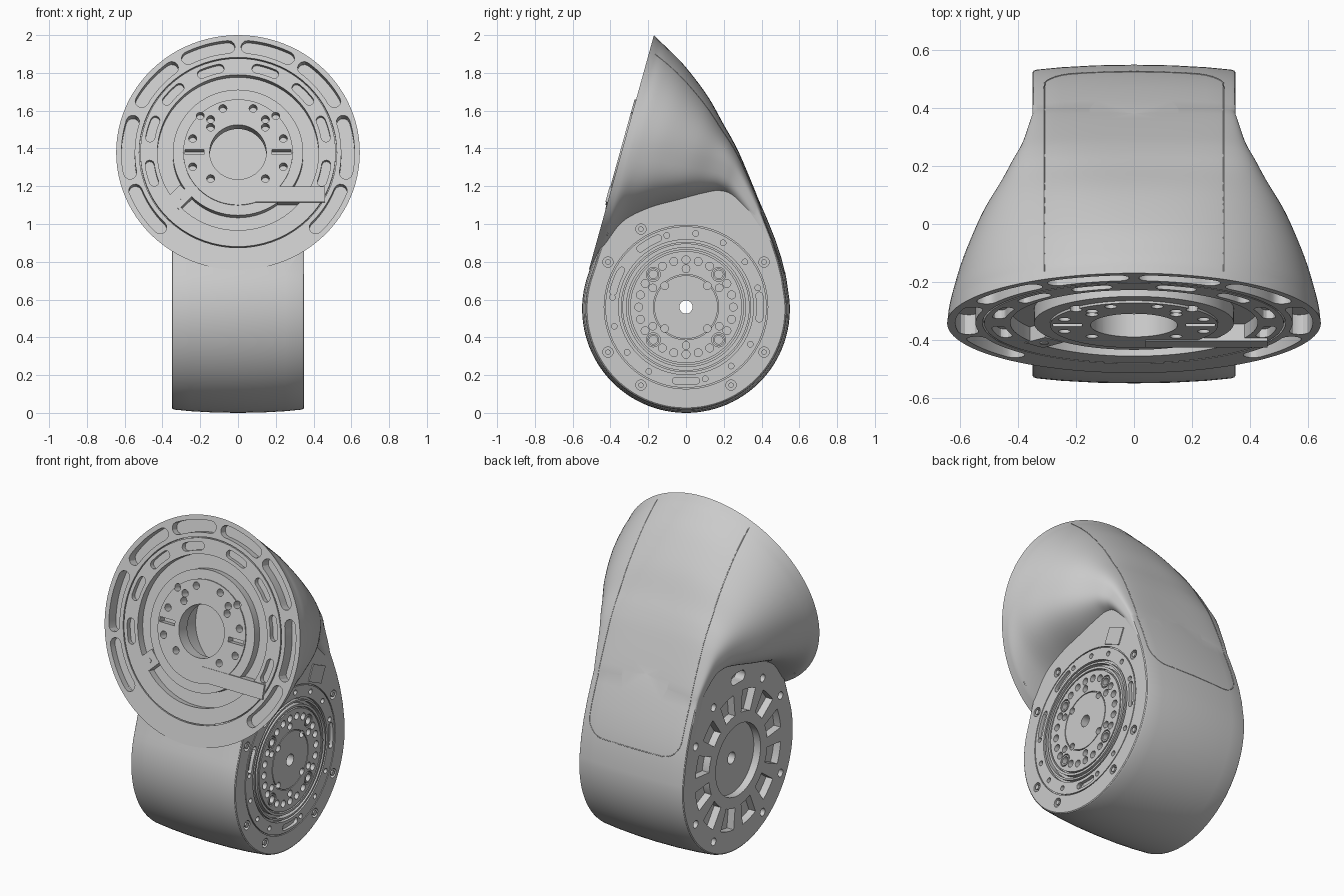
import bpy, bmesh, math
from mathutils import Matrix, Vector

cube = bpy.data.objects.get("Cube")
if cube:
    bpy.data.objects.remove(cube, do_unlink=True)

GREY = bpy.data.materials.new("light grey")
GREY.use_nodes = True
GREY.diffuse_color = (0.6, 0.6, 0.6, 1)
GREY.node_tree.nodes["Principled BSDF"].inputs["Base Color"].default_value = GREY.diffuse_color

TILT = math.radians(15.5)
S, C = math.sin(TILT), math.cos(TILT)


def frame(a, b, n, origin):
    m = Matrix((a, b, n)).transposed().to_4x4()
    m.translation = origin
    return m


# Local frames: right, up, outward
DISC = frame((1, 0, 0), (0, S, C), (0, -C, S), (0, -0.342, 1.3785))
HUB = frame((0, 1, 0), (0, 0, 1), (1, 0, 0), (0.35, 0, 0.56))
PLATE = frame((0, -1, 0), (0, 0, 1), (-1, 0, 0), (-0.35, 0, 0.56))


def skin(bm, rings, caps=True):
    """Join equal rings of points into a closed tube."""
    rows = [[bm.verts.new(p) for p in r] for r in rings]
    n = len(rows[0])
    pairs = list(zip(rows, rows[1:]))
    if not caps:
        pairs.append((rows[-1], rows[0]))
    for a, b in pairs:
        for i in range(n):
            j = (i + 1) % n
            bm.faces.new((a[i], a[j], b[j], b[i]))
    if caps:
        bm.faces.new(rows[0])
        bm.faces.new(rows[-1])


def finish(bm, name):
    bmesh.ops.recalc_face_normals(bm, faces=bm.faces)
    me = bpy.data.meshes.new(name)
    bm.to_mesh(me)
    bm.free()
    ob = bpy.data.objects.new(name, me)
    bpy.context.scene.collection.objects.link(ob)
    return ob


def prism(bm, m, outline, low, high):
    skin(bm, [[m @ Vector((a, b, h)) for a, b in outline] for h in (low, high)])


def circle(r, a=0, b=0, n=20):
    return [(a + r * math.cos(2 * math.pi * i / n), b + r * math.sin(2 * math.pi * i / n)) for i in range(n)]


def rect(cx, cy, w, h):
    return [(cx - w, cy - h), (cx + w, cy - h), (cx + w, cy + h), (cx - w, cy + h)]


def polar(r, deg):
    t = math.radians(deg)
    return r * math.cos(t), r * math.sin(t)


def hole(bm, m, r, pos, depth):
    prism(bm, m, circle(r, *pos), -depth, 0.05)


def groove(bm, m, r0, r1, depth):
    skin(bm, [[m @ Vector((*p, h)) for p in circle(r, n=72)]
              for r, h in ((r0, -depth), (r1, -depth), (r1, 0.05), (r0, 0.05))], caps=False)


def slot(bm, m, rad, half, mid, spread, depth, rounded=True):
    n = 10
    angs = [mid - spread + 2 * spread * i / n for i in range(n + 1)]
    pts = [polar(rad + half, t) for t in angs]
    for end, back in ((angs[-1], 0), (angs[0], 180)):
        if rounded:
            cx, cy = polar(rad, end)
            for k in range(1, 6):
                dx, dy = polar(half, end + back + 30 * k)
                pts.append((cx + dx, cy + dy))
        if back == 0:
            pts += [polar(rad - half, t) for t in reversed(angs)]
    prism(bm, m, pts, -depth, 0.05)


def boolean(ob, other, op):
    mod = ob.modifiers.new("join", "BOOLEAN")
    mod.operation, mod.object, mod.solver = op, other, "EXACT"
    mod.use_self = op == "DIFFERENCE"
    other.hide_render = True
    dg = bpy.context.evaluated_depsgraph_get()
    me = bpy.data.meshes.new_from_object(ob.evaluated_get(dg))
    ob.modifiers.clear()
    ob.data = me
    bpy.data.objects.remove(other, do_unlink=True)


def paint(ob):
    ob.data.materials.clear()
    ob.data.materials.append(GREY)
    for p in ob.data.polygons:
        p.material_index = 0
    bpy.ops.object.select_all(action="DESELECT")
    ob.select_set(True)
    bpy.context.view_layer.objects.active = ob
    bpy.ops.object.shade_smooth_by_angle(angle=math.radians(30))


# Upper shell: depth, half width, top, middle, bottom, upper and lower squareness
keys = [(0, .645, .645, 0, -.645, 2, 2), (.04, .64, .622, .01, -.59, 2, 2.1),
        (.1, .625, .59, .03, -.4, 2.05, 2.5), (.21, .59, .525, .06, -.275, 2.1, 3),
        (.36, .528, .41, .06, -.185, 2.3, 3), (.48, .46, .29, .06, -.12, 2.7, 3),
        (.56, .42, .21, .05, -.09, 3.1, 3), (.64, .384, .117, .01, -.11, 3.6, 3),
        (.79, .347, -.08, -.13, -.22, 4, 3), (.86, .32, -.21, -.25, -.31, 4, 3)]


def smooth_keys(ks, steps=5):
    for i in range(len(ks) - 1):
        p = [ks[max(0, i - 1)], ks[i], ks[i + 1], ks[min(len(ks) - 1, i + 2)]]
        for s in range(steps):
            t = s / steps
            yield [b + t * ((c - a) + t * (2 * a - 5 * b + 4 * c - d + t * (3 * (b - c) + d - a))) / 2
                   if 0 < i < len(ks) - 2 else b + t * (c - b) for a, b, c, d in zip(*p)]
    yield ks[-1]


def shell_ring(d, w, top, mid, bottom, upper, lower, n=96):
    ring = []
    for i in range(n):
        c, s = polar(1, 360 * i / n)
        k = 2 / (upper if s > 0 else lower)
        x = math.copysign(abs(c) ** k, c) * w
        u = mid + abs(s) ** k * ((top if s > 0 else bottom) - mid)
        ring.append(DISC @ Vector((x, u, -d)))
    return ring


bm = bmesh.new()
skin(bm, [shell_ring(*k) for k in smooth_keys(keys)])
body = finish(bm, "joint_housing")

# Lower barrel with crowned width and softened edges
side = [polar(0.55, 160 + 205 * i / 60) for i in range(61)]
side = [(y, z + 0.55) for y, z in side]
side += [(.53, .72), (.505, .82), (.472, .92), (.428, 1.03), (.382, 1.135), (.345, 1.2),
         (.29, 1.225), (-.36, 1.22)]
crown = [(.35, .952), (.346, .962), (.335, .969), (.25, .984), (.13, .996)]
stations = [(-x, s) for x, s in crown] + [(0, 1)] + crown[::-1]
bm = bmesh.new()
skin(bm, [[(x, y * s, .55 + (z - .55) * s) for y, z in side] for x, s in stations])
boolean(body, finish(bm, "barrel"), "UNION")

# Slightly raised front hub plate
bm = bmesh.new()
prism(bm, DISC, circle(0.29, n=72), -0.03, 0.008)
boolean(body, finish(bm, "front_hub_plate"), "UNION")

# Front flange: bore into a hollow, grooves, rim slots and bolt holes
bm = bmesh.new()
prism(bm, DISC, circle(0.15, n=48), -0.2, 0.05)
prism(bm, DISC, circle(0.27, n=48), -0.34, -0.075)
groove(bm, DISC, 0.345, 0.427, 0.05)
groove(bm, DISC, 0.517, 0.523, 0.02)
for flip in (False, True):
    sgn = -1 if flip else 1
    for mid, spread, depth in ((74, 11, .045), (41, 12, .06), (3, 14, .07), (-33, 12, .045)):
        slot(bm, DISC, 0.582, 0.035, 180 - mid if flip else mid, spread, depth)
    for mid in (72, 43, 16, -14):
        slot(bm, DISC, 0.472, 0.024, 180 - mid if flip else mid, 6, 0.03)
    for a, b in ((.08, .24), (.2, .2), (.24, .075), (.24, -.08), (.145, -.145), (.145, .18), (.145, .137)):
        hole(bm, DISC, 0.021, (sgn * a, b), 0.05)
    prism(bm, DISC, rect(sgn * .23, 0, .05, .014), -0.04, 0.05)
boolean(body, finish(bm, "front_cutter"), "DIFFERENCE")

# Left side output hub: stepped rings, bolt circles and a through bore
bm = bmesh.new()
for r0, r1, depth in ((.427, .433, .008), (.345, .357, .02), (.318, .334, .03), (.296, .304, .02), (.168, .173, .01)):
    groove(bm, HUB, r0, r1, depth)
hole(bm, HUB, 0.035, (0, 0), 0.8)
for i in range(24):
    if i % 6 != 3:
        hole(bm, HUB, 0.021, polar(0.25, 15 * i), 0.04)
for i in range(6):
    hole(bm, HUB, 0.02, polar(0.203, 60 * i + 30), 0.03)
for i in range(4):
    groove_at = HUB @ Matrix.Translation((*polar(0.245, 45 + 90 * i), 0))
    groove(bm, groove_at, 0.031, 0.037, 0.015)
    hole(bm, groove_at, 0.022, (0, 0), 0.03)
    hole(bm, HUB, 0.02, polar(0.16, 45 + 90 * i), 0.03)
for i in range(16):
    hole(bm, HUB, 0.015, polar(0.393, 22.5 * i + 15), 0.025)
for mid in (0, 120, 160, 270):
    slot(bm, HUB, 0.393, 0.018, mid, 8 if mid else 9, 0.02)
bolts = (30, 60, 120, 150, 210, 240, 300, 330)
for t in bolts:
    groove(bm, HUB @ Matrix.Translation((*polar(0.477, t), 0)), 0.014, 0.027, 0.03)
boolean(body, finish(bm, "left_cutter"), "DIFFERENCE")

# Right side cover: open centre, wedge windows and screw holes
bm = bmesh.new()
prism(bm, PLATE, circle(0.215, n=48), -0.045, 0.05)
for i in range(12):
    slot(bm, PLATE, 0.345, 0.065, 30 * i + 15, 9, 0.045, rounded=False)
for t in bolts:
    hole(bm, PLATE, 0.023, polar(0.47, t), 0.04)
slot(bm, PLATE, 0.5, 0.032, 90, 4, 0.06)
boolean(body, finish(bm, "right_cutter"), "DIFFERENCE")
paint(body)


def part(name, m, outline, low, high):
    b = bmesh.new()
    prism(b, m, outline, low, high)
    paint(finish(b, name))


# Small fittings
part("front_bar", DISC, rect(.25, -.232, .21, .042), -0.055, 0.012)
turn = DISC @ Matrix.Translation((-.31, -.245, 0)) @ Matrix.Rotation(math.radians(45), 4, "Z")
part("front_block", turn, rect(0, 0, .05, .045), -0.055, 0.002)
part("front_block_screw", turn, circle(0.015), -0.01, 0.006)
turn = HUB @ Matrix.Translation((.24, .4, 0)) @ Matrix.Rotation(math.radians(-25), 4, "Z")
part("left_tab", turn, rect(0, .03, .065, .05), -0.01, 0.006)

# Fine seam around the rear cover panel, laid on the housing
path = [(.31, 1.9 - .05 * i) for i in range(21)]
path += [(.2 + .11 * math.cos(t), .85 - .11 * math.sin(t)) for t in (math.pi * i / 16 for i in range(1, 9))]
path += [(.1, .74), (0, .74)]
path += [(-x, z) for x, z in path[-2::-1]]
pts = []
for x, z in path:
    hit, loc, nor, idx = body.ray_cast(Vector((x, 3, z)), Vector((0, -1, 0)))
    if hit:
        pts.append(loc)
cu = bpy.data.curves.new("rear_panel_seam", "CURVE")
cu.dimensions = "3D"
cu.bevel_depth = 0.0025
cu.bevel_resolution = 1
sp = cu.splines.new("POLY")
sp.points.add(len(pts) - 1)
for p, q in zip(sp.points, pts):
    p.co = (*q, 1)
cu.materials.append(GREY)
bpy.context.scene.collection.objects.link(bpy.data.objects.new("rear_panel_seam", cu))
